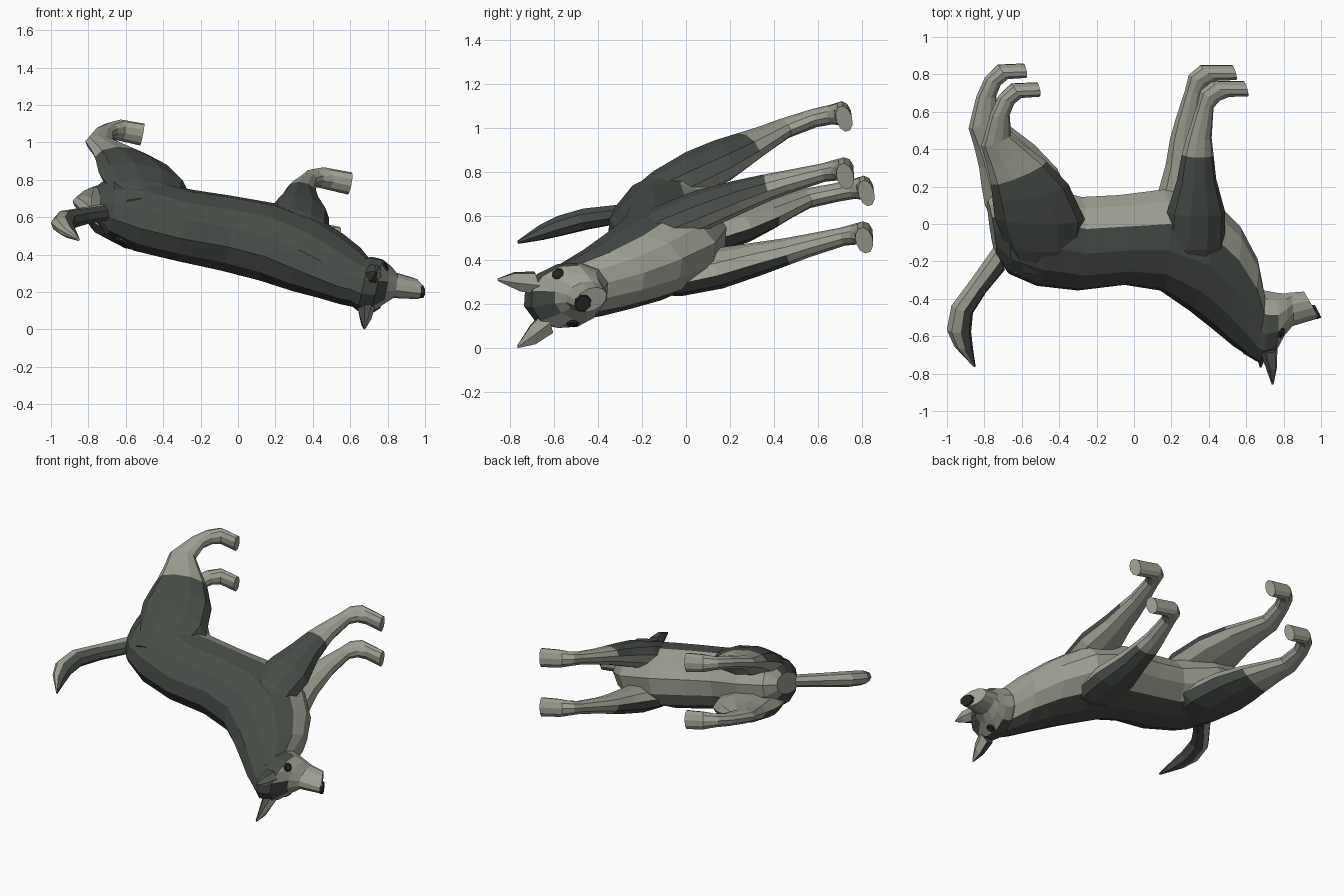
import bpy, bmesh, math
from mathutils import Matrix, Vector
from mathutils.bvhtree import BVHTree

if "Cube" in bpy.data.objects:
    bpy.data.objects.remove(bpy.data.objects["Cube"], do_unlink=True)


def material(name, rgb):
    m = bpy.data.materials.new(name)
    m.use_nodes = True
    m.diffuse_color = (*rgb, 1)
    bsdf = m.node_tree.nodes["Principled BSDF"]
    bsdf.inputs["Base Color"].default_value = (*rgb, 1)
    bsdf.inputs["Roughness"].default_value = 0.9
    return m


MATS = [material("dark_coat", (0.066, 0.076, 0.066)),
        material("pale_coat", (0.345, 0.355, 0.295)),
        material("black", (0.018, 0.02, 0.018))]
DARK, PALE, BLACK = range(3)
HEAD = 0.022  # the head is turned slightly to the left
parts = []


def finish(name, bm):
    mesh = bpy.data.meshes.new(name)
    bm.to_mesh(mesh)
    bm.free()
    for m in MATS:
        mesh.materials.append(m)
    ob = bpy.data.objects.new(name, mesh)
    bpy.context.collection.objects.link(ob)
    parts.append(ob)
    return ob


# Skin rings given as (x, z of one edge, x, z of the other edge, side offset, half width).
# rule(centre, normal, k) picks the colour; k runs from 1 at the first edge to -1 at the other.
def loft(name, rows, rule, sides=12, side=1):
    bm = bmesh.new()
    rings = []
    for ax, az, bx, bz, offset, half in rows:
        a, b = Vector((ax, 0, az)), Vector((bx, 0, bz))
        mid, arm = (a + b) / 2, (a - b) / 2
        ring = []
        for i in range(sides):
            t = math.tau * i / sides
            p = mid + arm * math.cos(t)
            p.y = side * offset + half * math.sin(t)
            ring.append(bm.verts.new(p))
        rings.append(ring)
    level = {}
    for r, q in zip(rings, rings[1:]):
        for i in range(sides):
            j = (i + 1) % sides
            f = bm.faces.new((r[i], r[j], q[j], q[i]))
            level[f] = math.cos(math.tau * (i + 0.5) / sides)
    for ring in (rings[0], rings[-1]):
        level[bm.faces.new(ring)] = 0
    bmesh.ops.recalc_face_normals(bm, faces=bm.faces)
    for f in bm.faces:
        f.material_index = rule(f.calc_center_median(), f.normal, level[f])
    return finish(name, bm)


# Torso and neck: pale belly, chest and rump
loft("torso", [
    (-.74, .17, -.78, -.12, 0, .07),
    (-.67, .27, -.72, -.19, 0, .15),
    (-.52, .335, -.52, -.20, 0, .195),
    (-.30, .36, -.28, -.14, 0, .19),
    (-.05, .33, -.08, -.15, 0, .20),
    (.14, .36, .16, -.18, 0, .205),
    (.30, .47, .42, -.13, 0, .195),
    (.42, .565, .57, .02, .005, .17),
    (.53, .655, .66, .19, .012, .15),
    (.61, .705, .69, .35, HEAD, .135)],
    lambda c, n, k: PALE if k < -0.5 or abs(n.x) > 0.93 else DARK)


# Head with tapering muzzle: pale face, dark crown
def head_rule(c, n, k):
    return PALE if k < -0.5 or c.x > .72 + .5 * max(0, c.z - .55) else DARK


head = loft("head", [
    (.58, .69, .66, .35, HEAD, .12),
    (.655, .735, .70, .355, HEAD, .147),
    (.73, .70, .75, .365, HEAD, .145),
    (.79, .595, .80, .37, HEAD, .105),
    (.84, .545, .83, .365, HEAD, .066),
    (.985, .502, .905, .36, HEAD, .052)], head_rule)

loft("nose", [
    (.975, .506, .94, .43, HEAD, .042),
    (.997, .50, .963, .432, HEAD, .036)], lambda c, n, k: BLACK, sides=8)

# Tail: dark along the upper side, pale below
loft("tail", [
    (-.69, .25, -.75, .13, 0, .04),
    (-.79, .37, -.87, .30, 0, .045),
    (-.86, .48, -.975, .44, 0, .05),
    (-.87, .58, -1.0, .57, 0, .047),
    (-.86, .67, -.96, .66, 0, .035),
    (-.845, .77, -.86, .765, 0, .008)],
    lambda c, n, k: DARK if k > 0.3 else PALE, sides=8)

HIND = [
    (-.37, .23, -.63, .24, .08, .06),
    (-.31, .10, -.70, .10, .11, .09),
    (-.29, -.06, -.77, -.06, .135, .10),
    (-.38, -.25, -.785, -.16, .15, .09),
    (-.50, -.375, -.795, -.25, .16, .07),
    (-.60, -.45, -.82, -.36, .165, .055),
    (-.69, -.52, -.85, -.46, .17, .045),
    (-.70, -.63, -.805, -.63, .18, .042),
    (-.675, -.69, -.76, -.73, .18, .045),
    (-.64, -.722, -.69, -.795, .18, .058),
    (-.545, -.73, -.55, -.80, .18, .062)]
FORE = [
    (.41, .24, .20, .26, .10, .05),
    (.46, .08, .14, .09, .125, .085),
    (.46, -.10, .15, -.10, .14, .09),
    (.41, -.28, .20, -.27, .15, .075),
    (.395, -.41, .225, -.41, .155, .06),
    (.385, -.50, .25, -.50, .155, .052),
    (.395, -.66, .305, -.67, .155, .042),
    (.43, -.70, .325, -.75, .155, .047),
    (.48, -.72, .385, -.80, .155, .058),
    (.575, -.725, .56, -.80, .155, .062)]
EAR = [
    (.745, .64, .65, .65, .09, .062),
    (.735, .73, .675, .73, .128, .05),
    (.71, .81, .70, .81, .162, .006)]

verts = [v.co.copy() for v in head.data.vertices]
skin = BVHTree.FromPolygons(verts, [tuple(p.vertices) for p in head.data.polygons])

for label, s in (("left", 1), ("right", -1)):
    # Legs: dark outer thigh and shoulder, pale inside and below
    def hind_rule(c, n, k):
        high = c.z > -.25 - .43 * (c.x + .795)
        return DARK if high and n.y * s > -0.15 and n.x > -0.8 else PALE

    def fore_rule(c, n, k):
        return DARK if c.z > -.42 and n.y * s > -0.15 else PALE

    loft(label + "_hind_leg", HIND, hind_rule, 10, s)
    loft(label + "_front_leg", FORE, fore_rule, 10, s)

    # Pointed ears with pale inner face
    ear = [(*row[:4], row[4] + s * HEAD, row[5]) for row in EAR]
    loft(label + "_ear", ear, lambda c, n, k: PALE if n.x > 0.5 else DARK, 6, s)

    # Eyes: thin discs lying on the face
    spot, normal, _, _ = skin.find_nearest(Vector((.77, HEAD + s * .13, .55)))
    bm = bmesh.new()
    turn = normal.to_track_quat('Z', 'Y').to_matrix().to_4x4()
    bmesh.ops.create_cone(bm, cap_ends=True, segments=8, radius1=.03, radius2=.02, depth=.009,
                          matrix=Matrix.Translation(spot + normal * .003) @ turn)
    for f in bm.faces:
        f.material_index = BLACK
    finish(label + "_eye", bm)

# Tip the upright animal onto its side
lean = Matrix(((1, .2, 0, 0), (0, -.28, -1, 0), (-.213, .94, -.298, .515), (0, 0, 0, 1)))
for ob in parts:
    ob.data.transform(lean)

# Rest on the floor, centred
pts = [v.co for ob in parts for v in ob.data.vertices]
low = Vector([min(p[i] for p in pts) for i in range(3)])
high = Vector([max(p[i] for p in pts) for i in range(3)])
base = Vector(((low.x + high.x) / 2, (low.y + high.y) / 2, low.z))
for ob in parts:
    ob.data.transform(Matrix.Translation(-base))
    ob.data.update()
